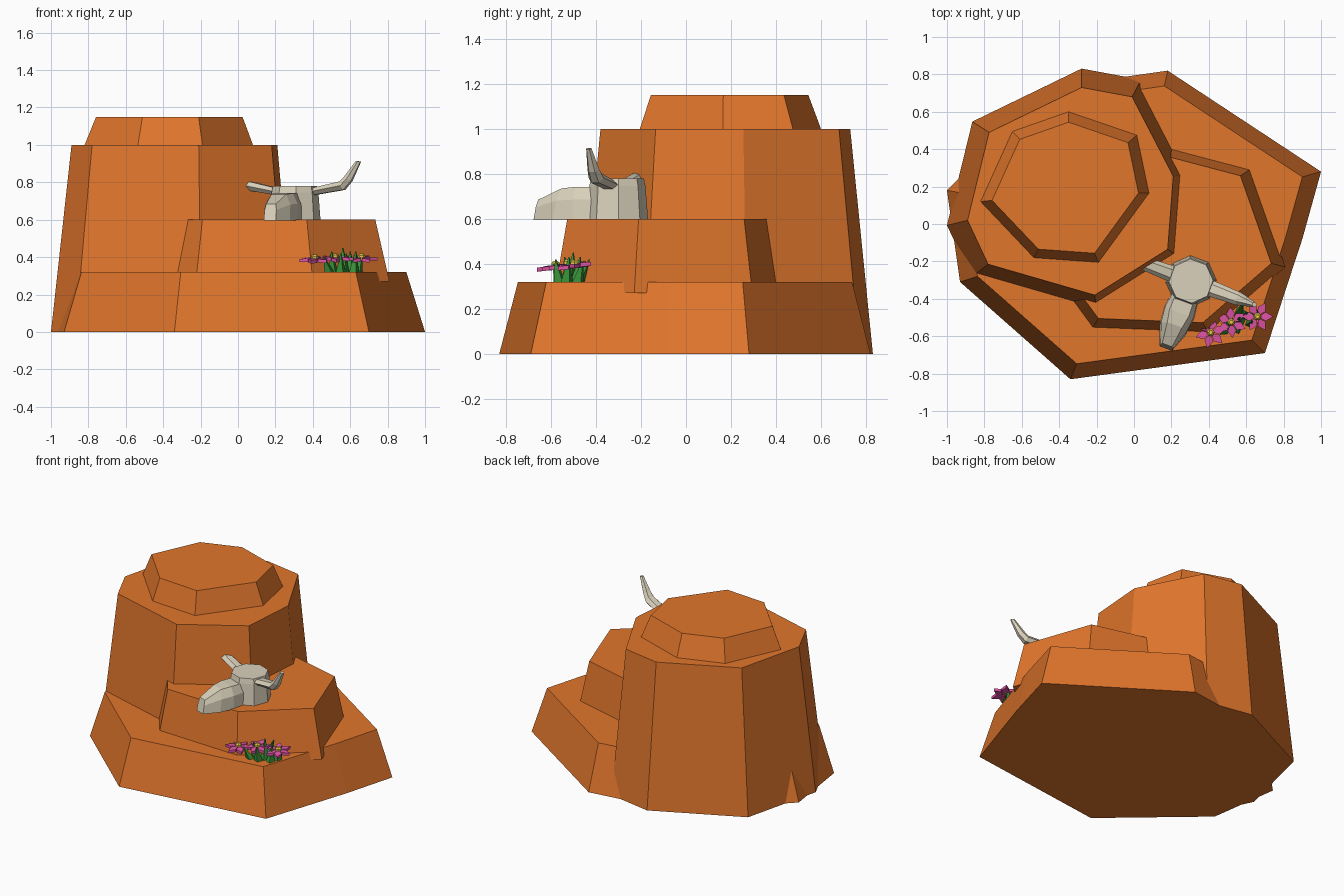
import bpy, bmesh, math
from mathutils import Vector

if "Cube" in bpy.data.objects:
    bpy.data.objects.remove(bpy.data.objects["Cube"])

def mat(name, c):
    m = bpy.data.materials.new(name)
    m.diffuse_color = (*c, 1)
    m.use_nodes = True
    m.node_tree.nodes["Principled BSDF"].inputs["Base Color"].default_value = m.diffuse_color
    return m

ROCK = mat("orange_rock", (0.75, 0.18, 0.025))
BONE = mat("bone", (0.70, 0.64, 0.50))
PINK = mat("pink_petal", (0.75, 0.09, 0.38))
YELL = mat("yellow_centre", (0.85, 0.6, 0.06))
LEAF = mat("green_leaf", (0.04, 0.28, 0.04))

def add_loft(bm, rings):
    """Skin a list of equal-length point rings and cap both ends."""
    vs = [[bm.verts.new(p) for p in r] for r in rings]
    n = len(vs[0])
    for a, b in zip(vs, vs[1:]):
        for i in range(n):
            bm.faces.new((a[i], a[(i + 1) % n], b[(i + 1) % n], b[i]))
    bm.faces.new(vs[0][::-1])
    bm.faces.new(vs[-1])

def finish(bm, name, material):
    bmesh.ops.recalc_face_normals(bm, faces=bm.faces)
    me = bpy.data.meshes.new(name)
    bm.to_mesh(me)
    bm.free()
    me.materials.append(material)
    ob = bpy.data.objects.new(name, me)
    bpy.context.collection.objects.link(ob)
    return ob

def tapered_rock(name, outline, centre, scale, z0, z1):
    """Outline sits at z0; the same outline scaled about centre sits at z1."""
    cx, cy = centre
    bm = bmesh.new()
    add_loft(bm, [[(x, y, z0) for x, y in outline],
                  [(cx + (x - cx) * scale, cy + (y - cy) * scale, z1) for x, y in outline]])
    return finish(bm, name, ROCK)

# Rock tiers
tapered_rock("base_rock", [(-.93, -.31), (-.34, -.83), (.70, -.69), (.90, -.08), (1, .28),
                           (.18, .82), (-.45, .73), (-1, .18)], (0, 0), .9, 0, .32)
tapered_rock("middle_ledge", [(-.225, -.56), (.40, -.585), (.81, -.23), (.625, .295),
                              (0, .46), (-.35, .2), (-.46, -.24)], (.1, -.05), .893, .27, .60)
# main pillar is given by its top outline, so it is built downwards
tapered_rock("main_pillar", [(-.28, .73), (-.01, .68), (.21, .255), (.18, -.135), (-.21, -.38),
                             (-.78, -.215), (-.89, .02), (-.775, .49)], (-.28, .17), 1.18, 1.0, 0)
tapered_rock("cap_rock", [(-.35, .60), (.015, .475), (.08, .165), (-.19, -.205), (-.535, -.18),
                          (-.82, .12), (-.65, .495)], (-.35, .17), .87, 1.0, 1.15)

# Skull frame: u = sideways, v = towards the snout
O = Vector((.305, -.305, 0))
V = Vector((-.35, -.937, 0))
U = Vector((.937, -.35, 0))

def sk(u, v, z):
    return O + U * u + V * v + Vector((0, 0, z))

def octagon(r, z):
    return [sk(r * math.cos(math.pi * (i + .5) / 4), r * math.sin(math.pi * (i + .5) / 4), z)
            for i in range(8)]

# Skull cranium
bm = bmesh.new()
add_loft(bm, [octagon(.137, .59), octagon(.125, .745), octagon(.118, .78)])
finish(bm, "skull_cranium", BONE)

# Skull snout: bottom half-width, top half-width, top height along v
bm = bmesh.new()
rings = []
for v0, v1, hb, ht, zt in [(.06, .06, .07, .05, .742), (.18, .18, .085, .055, .742),
                           (.28, .25, .075, .042, .735), (.385, .365, .035, .028, .685)]:
    zm = .6 + (zt - .6) * .6
    vm = (v0 + v1) / 2
    rings.append([sk(-hb, v0, .595), sk(hb, v0, .595), sk(hb * .96, vm, zm),
                  sk(ht, v1, zt), sk(-ht, v1, zt), sk(-hb * .96, vm, zm)])
add_loft(bm, rings)
finish(bm, "skull_snout", BONE)

# Horns: hexagonal, bent up at the elbow; the left one runs into the pillar
for side, name in ((1, "right_horn"), (-1, "left_horn")):
    bm = bmesh.new()
    rings = []
    for u, z, wv, du, dz in [(.09, .748, .045, 0, .022), (.27, .782, .036, -.012, .026),
                             (.305, .82, .028, -.022, .014), (.362, .912, .013, -.014, .003)]:
        rings.append([sk(side * (u + du * math.sin(a)), wv * math.cos(a) - .0, z + dz * math.sin(a))
                      for a in (math.pi * i / 3 for i in range(6))])
    add_loft(bm, rings)
    finish(bm, name, BONE)

# Flowers: six diamond petals and a yellow centre
for k, (fx, fy, fz, turn) in enumerate([(.41, -.58, .385, .3), (.52, -.525, .392, .6),
                                        (.66, -.495, .39, 0)], 1):
    bm = bmesh.new()
    for i in range(6):
        a = turn + i * math.pi / 3
        c, s = math.cos(a), math.sin(a)
        tilt = .012 * s
        add_loft(bm, [[(fx + c * r - s * t, fy + s * r + c * t, fz + h + tilt * r / .085)
                       for r, t in ((.004, 0), (.045, -.024), (.085, 0), (.045, .024))]
                      for h in (-.009, .009)])
    finish(bm, f"flower_petals_{k}", PINK)
    bm = bmesh.new()
    add_loft(bm, [[(fx + r * math.cos(i * math.pi / 3), fy + r * math.sin(i * math.pi / 3), fz + h)
                   for i in range(6)] for r, h in ((.021, -.005), (.021, .018), (.011, .028))])
    finish(bm, f"flower_centre_{k}", YELL)

# Leaf spikes under the flowers: base x, y and tip x, y, z
bm = bmesh.new()
for x, y, tx, ty, tz in [(.49, -.56, .46, -.59, .40), (.51, -.52, .50, -.54, .43),
                         (.55, -.56, .55, -.58, .42), (.57, -.52, .56, -.50, .45),
                         (.60, -.49, .60, -.47, .43), (.62, -.53, .63, -.52, .43),
                         (.64, -.48, .66, -.46, .41), (.56, -.48, .58, -.43, .42)]:
    add_loft(bm, [[(px + r * math.cos(a), py + r * math.sin(a), z)
                   for a in (.4 + i * math.pi / 2 for i in range(4))]
                  for px, py, r, z in ((x, y, .03, .315), (tx, ty, .003, tz))])
finish(bm, "leaf_tuft", LEAF)
